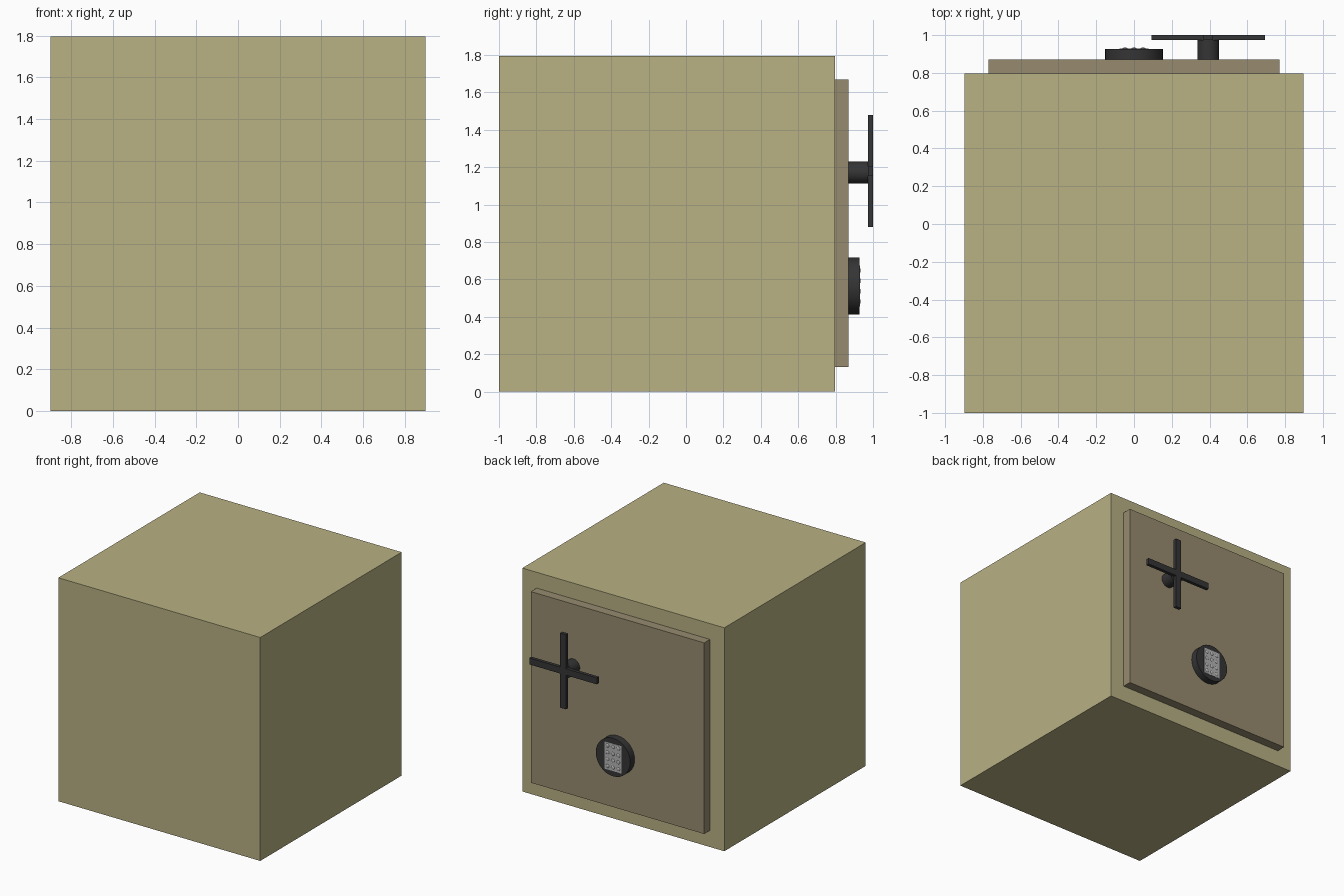
import bpy, math

if "Cube" in bpy.data.objects:
    bpy.data.objects.remove(bpy.data.objects["Cube"])


def material(name, rgb):
    m = bpy.data.materials.new(name)
    m.diffuse_color = (*rgb, 1)
    m.use_nodes = True
    m.node_tree.nodes["Principled BSDF"].inputs["Base Color"].default_value = m.diffuse_color
    return m


BODY = material("khaki_paint", (0.48, 0.44, 0.23))
DOOR = material("brown_paint", (0.31, 0.26, 0.16))
DARK = material("dark_metal", (0.035, 0.035, 0.037))
PALE = material("pale_metal", (0.45, 0.45, 0.45))


def box(name, x, y, z, mat):
    """Box from (min, max) ranges on each axis."""
    bpy.ops.mesh.primitive_cube_add(size=1, location=[sum(r) / 2 for r in (x, y, z)])
    o = bpy.context.object
    o.name = name
    o.scale = [r[1] - r[0] for r in (x, y, z)]
    bpy.ops.object.transform_apply(location=False, rotation=False, scale=True)
    o.data.materials.append(mat)
    return o


def disc(name, x, z, radius, y, mat, sides=32):
    """Cylinder lying along y."""
    bpy.ops.mesh.primitive_cylinder_add(vertices=sides, radius=radius, depth=y[1] - y[0],
                                        location=(x, sum(y) / 2, z),
                                        rotation=(math.pi / 2, 0, 0))
    o = bpy.context.object
    o.name = name
    o.data.materials.append(mat)
    bpy.ops.object.shade_smooth_by_angle()
    return o


# Safe body and door
box("safe_body", (-0.898, 0.898), (-1, 0.796), (0, 1.796), BODY)
box("door", (-0.771, 0.771), (0.796, 0.87), (0.133, 1.669), DOOR)

# Cross handle on a round post
hx, hz, arm, half = 0.393, 1.18, 0.3, 0.026
disc("handle_post", hx, 1.172, 0.058, (0.868, 0.974), DARK)
box("handle_bar_horizontal", (hx - arm, hx + arm), (0.973, 1), (hz - half, hz + half), DARK)
box("handle_bar_vertical", (hx - half, hx + half), (0.973, 1), (hz - arm, hz + arm), DARK)

# Keypad: round base, plate and a 3 x 4 grid of domed keys
kz = 0.565
disc("keypad_base", 0, kz, 0.153, (0.868, 0.927), DARK)
box("keypad_plate", (-0.076, 0.076), (0.92, 0.929), (kz - 0.11, kz + 0.11), PALE)
for row in range(4):
    for col in range(3):
        bpy.ops.mesh.primitive_uv_sphere_add(
            segments=16, ring_count=8, radius=0.015,
            location=((col - 1) * 0.048, 0.928, kz + (row - 1.5) * 0.055))
        key = bpy.context.object
        key.name = f"key_{row}_{col}"
        key.scale.y = 0.4
        key.data.materials.append(PALE)
        bpy.ops.object.shade_smooth_by_angle()
